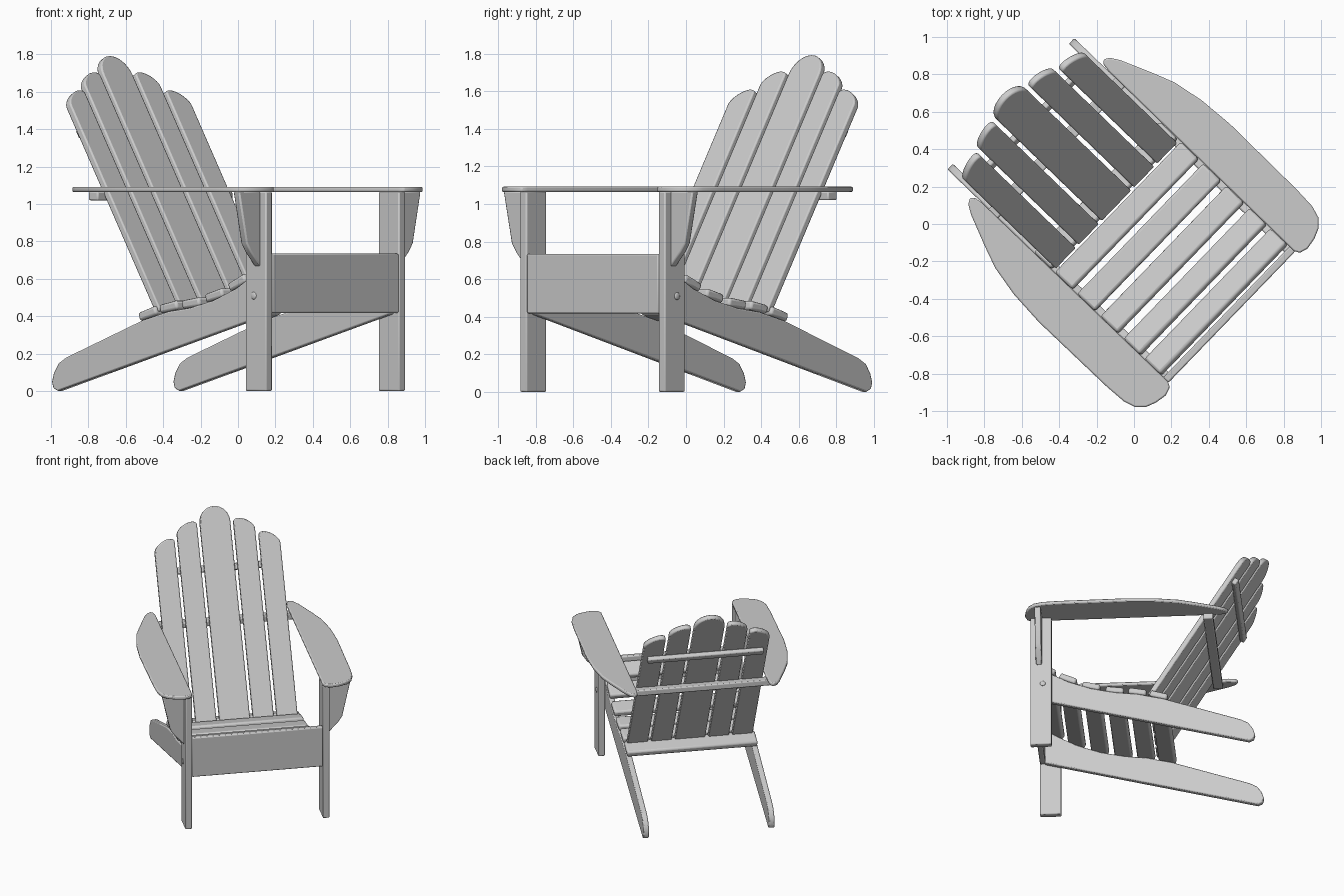
import bpy, bmesh, math
from mathutils import Matrix, Vector

if "Cube" in bpy.data.objects:
    bpy.data.objects.remove(bpy.data.objects["Cube"], do_unlink=True)

mat = bpy.data.materials.new("grey_paint")
mat.use_nodes = True
GREY = (0.6, 0.6, 0.6, 1)
mat.diffuse_color = GREY
mat.node_tree.nodes["Principled BSDF"].inputs["Base Color"].default_value = GREY

# The whole chair is turned on the ground
TURN = Matrix.Rotation(math.radians(46), 4, 'Z') @ Matrix.Translation((0.005, 0, 0))
LEAN = math.radians(31.2)
SA, CA = math.sin(LEAN), math.cos(LEAN)


def frame(x, y, z, origin=(0, 0, 0)):
    m = Matrix((x, y, z)).transposed().to_4x4()
    m.translation = Vector(origin)
    return m


FLAT = Matrix.Identity(4)
SIDE = frame((0, 1, 0), (0, 0, 1), (1, 0, 0))         # outline in depth, height
FACE = frame((1, 0, 0), (0, 0, 1), (0, -1, 0))        # outline in width, height
BACK = frame((1, 0, 0), (0, SA, CA), (0, -CA, SA), (0, 0.165, 0.45))


def finish(bm, name, bevel):
    bmesh.ops.recalc_face_normals(bm, faces=bm.faces)
    me = bpy.data.meshes.new(name)
    bm.to_mesh(me)
    bm.free()
    me.materials.append(mat)
    ob = bpy.data.objects.new(name, me)
    bpy.context.collection.objects.link(ob)
    if bevel:
        mod = ob.modifiers.new("soft_edges", 'BEVEL')
        mod.width, mod.segments, mod.limit_method = bevel, 2, 'ANGLE'
        mod.angle_limit = math.radians(40)
    bpy.ops.object.select_all(action='DESELECT')
    bpy.context.view_layer.objects.active = ob
    ob.select_set(True)
    bpy.ops.object.shade_smooth_by_angle(angle=math.radians(40))
    return ob


def board(name, outline, low, high, basis=FLAT, bevel=0.008):
    """Extrude a flat outline from low to high along the basis normal."""
    bm = bmesh.new()
    base = bm.faces.new([bm.verts.new((u, v, low)) for u, v in outline])
    grown = bmesh.ops.extrude_face_region(bm, geom=[base])
    bmesh.ops.translate(bm, vec=(0, 0, high - low),
                        verts=[g for g in grown["geom"] if isinstance(g, bmesh.types.BMVert)])
    bm.transform(TURN @ basis)
    return finish(bm, name, bevel)


def rect(u0, u1, v0, v1):
    return [(u0, v0), (u1, v0), (u1, v1), (u0, v1)]


def flip(points, side):
    return [(u * side, v) for u, v in points]


# Side parts, mirrored
stringer = [(0.876, 0.0), (0.91, 0.015), (0.92, 0.05), (0.905, 0.1), (0.87, 0.15), (0.816, 0.18),
            (0.25, 0.378), (0.06, 0.425), (-0.105, 0.445), (-0.28, 0.485), (-0.45, 0.55),
            (-0.61, 0.64), (-0.685, 0.69), (-0.685, 0.412)]
arm = [(0.485, -0.715), (0.5, -0.745), (0.546, -0.759), (0.61, -0.748), (0.666, -0.725),
       (0.705, -0.685), (0.725, -0.62), (0.732, -0.5), (0.736, 0.0), (0.722, 0.2),
       (0.69, 0.37), (0.645, 0.49), (0.575, 0.66), (0.545, 0.71), (0.515, 0.728),
       (0.495, 0.71), (0.488, 0.66)]
bracket = [(0.535, 1.066), (0.7, 1.066), (0.64, 0.79), (0.61, 0.745), (0.535, 0.665)]

for side, word in ((-1, "right"), (1, "left")):
    def span(a, b):
        return sorted((a * side, b * side))
    board(word + "_side_rail", stringer, *span(0.446, 0.488), SIDE)
    board(word + "_front_leg", rect(-0.722, -0.567, 0, 1.066), *span(0.487, 0.537), SIDE)
    board(word + "_armrest", flip(arm, side), 1.064, 1.092)
    board(word + "_arm_bracket", flip(bracket, side), 0.635, 0.68, FACE)
    # Bolt head on the outer face of the leg
    bm = bmesh.new()
    bmesh.ops.create_uvsphere(bm, u_segments=16, v_segments=8, radius=0.02)
    bm.transform(TURN @ Matrix.Translation((0.537 * side, -0.63, 0.51)) @ Matrix.Diagonal((0.4, 1, 1, 1)))
    finish(bm, word + "_bolt", 0)

# Front apron
board("front_apron", rect(-0.487, 0.487, 0.418, 0.735), 0.682, 0.722, FACE)

# Seat slats follow the curve of the side rails: depth, height, tilt in degrees
seat = [(0.214, 0.415, -17), (0.058, 0.45, -11), (-0.108, 0.47, -8),
        (-0.28, 0.512, -15), (-0.45, 0.58, -24), (-0.605, 0.665, -28)]
for i, (depth, height, tilt) in enumerate(seat):
    place = Matrix.Translation((0, depth, height)) @ Matrix.Rotation(math.radians(tilt), 4, 'X')
    board(f"seat_slat_{i + 1}", rect(-0.485, 0.485, -0.066, 0.066), -0.024, 0.024, place, 0.014)


# Back slats with rounded tops
def back_slat(name, outer, inner, low, high, dome):
    mid, half = (outer + inner) / 2, (inner - outer) / 2
    top = []
    for k in range(17):
        t = math.cos(math.pi * k / 16)
        top.append((mid + half * t, low + (high - low) * (t + 1) / 2 + dome * math.sqrt(max(0, 1 - t * t))))
    board(name, [(outer, -0.03)] + [(inner, -0.03)] + top, -0.02, 0.02, BACK)


back_slat("back_slat_middle", -0.113, 0.113, 1.44, 1.44, 0.12)
for side, word in ((-1, "right"), (1, "left")):
    back_slat(word + "_back_slat_inner", 0.29 * side, 0.136 * side, 1.37, 1.43, 0.05)
    back_slat(word + "_back_slat_outer", 0.467 * side, 0.313 * side, 1.25, 1.32, 0.05)

# Cross rails behind the back
board("lower_back_rail", rect(-0.52, 0.52, 0.545, 0.615), 1.02, 1.066)
board("upper_back_rail", rect(-0.43, 0.43, 1.085, 1.135), -0.055, -0.018, BACK)
